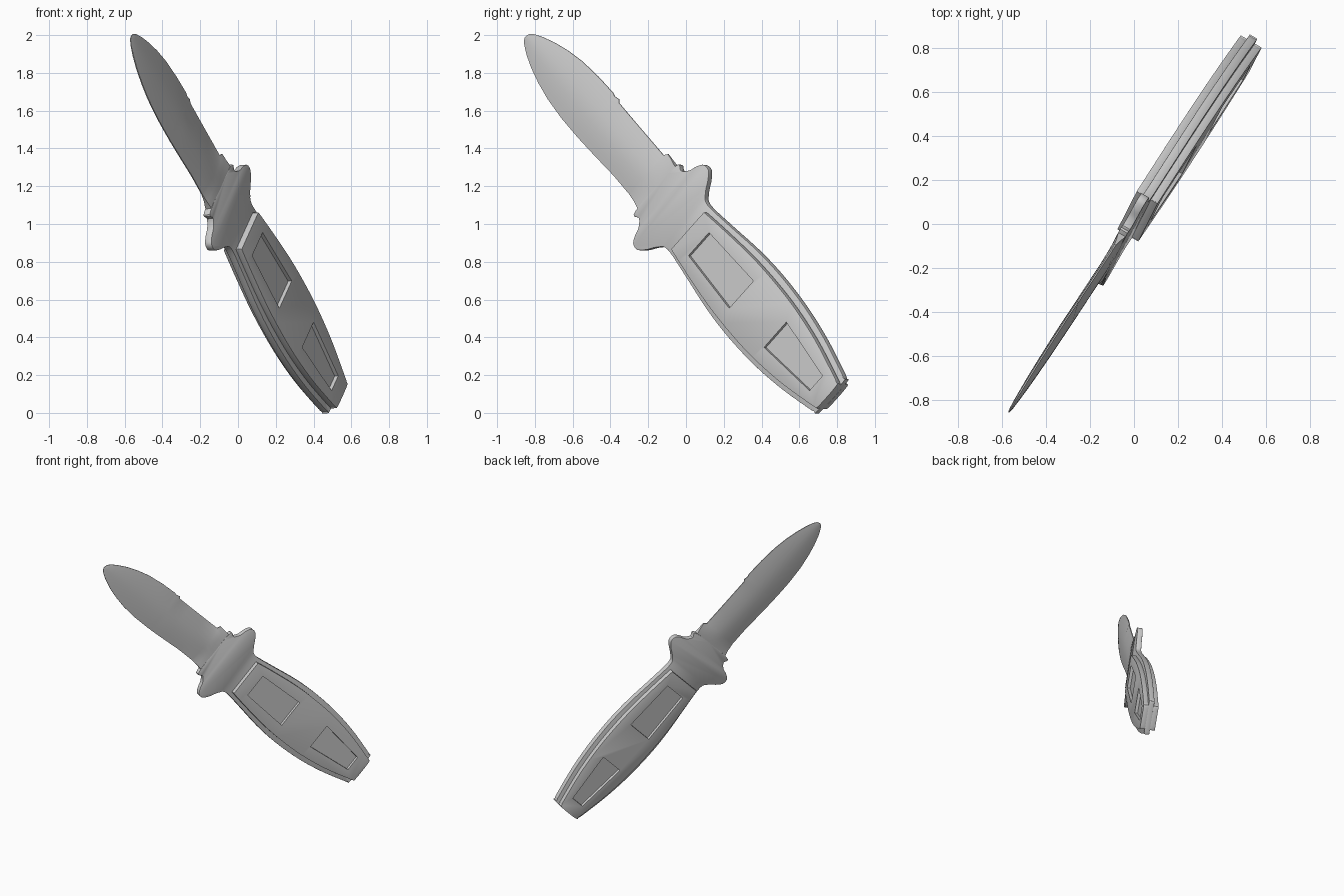
import bpy, bmesh
from mathutils import Vector, Matrix

if "Cube" in bpy.data.objects:
    bpy.data.objects.remove(bpy.data.objects["Cube"])

# Knife frame: x = width, y = towards tip, z = out of the flat side
n = Vector((0.862, -0.503, 0.056)).normalized()
w = Vector((-0.392, -0.593, 0.7035)).cross(n).normalized()
a = n.cross(w)
FRAME = Matrix.Translation((-0.007, 0, 1.003)) @ Matrix((w, a, n)).transposed().to_4x4()


def spline(pts, steps=5):
    """Closed Catmull-Rom curve through 2D points."""
    out, c = [], len(pts)
    for i in range(c):
        p0, p1, p2, p3 = (Vector(pts[(i + k) % c]) for k in (-1, 0, 1, 2))
        for s in range(steps):
            t = s / steps
            out.append(0.5 * (2 * p1 + (p2 - p0) * t + (2 * p0 - 5 * p1 + 4 * p2 - p3) * t * t
                              + (3 * p1 - p0 - 3 * p2 + p3) * t ** 3))
    return out


def finish(bm, name):
    bmesh.ops.recalc_face_normals(bm, faces=bm.faces)
    me = bpy.data.meshes.new(name)
    bm.to_mesh(me)
    bm.free()
    ob = bpy.data.objects.new(name, me)
    bpy.context.collection.objects.link(ob)
    ob.matrix_world = FRAME
    return ob


def prism(name, outline, z0, z1, bevel=0.0):
    bm = bmesh.new()
    f = bm.faces.new([bm.verts.new((x, y, z0)) for x, y in outline])
    r = bmesh.ops.extrude_face_region(bm, geom=[f])
    bmesh.ops.translate(bm, verts=[g for g in r["geom"] if isinstance(g, bmesh.types.BMVert)],
                        vec=(0, 0, z1 - z0))
    ob = finish(bm, name)
    if bevel:
        m = ob.modifiers.new("bevel", 'BEVEL')
        m.width, m.segments, m.limit_method, m.angle_limit = bevel, 2, 'ANGLE', 1.0
        apply(ob, m)
    return ob


def apply(ob, mod):
    bpy.context.view_layer.objects.active = ob
    bpy.ops.object.modifier_apply(modifier=mod.name)


def smooth(ob, angle=0.6):
    bpy.ops.object.select_all(action='DESELECT')
    ob.select_set(True)
    bpy.context.view_layer.objects.active = ob
    bpy.ops.object.shade_smooth_by_angle(angle=angle)


# Tang plate with the two guard lobes
upper = [(.165, .26), (.178, .215), (.214, .182), (.262, .165), (.297, .14), (.298, .10), (.262, .064),
         (.20, .022), (.168, -.03), (.186, -.2), (.215, -.42), (.225, -.62), (.215, -.84), (.185, -1.05),
         (.138, -1.25), (.124, -1.29), (.108, -1.305)]
lower = [(-x, y) for x, y in reversed(upper)]
smooth(prism("tang_and_guard", spline(upper + lower), -.02, .02, .005))

# Handle scales, each with two recessed panels
half = [(.115, -.06), (.133, -.062), (.14, -.075), (.163, -.25), (.183, -.45), (.188, -.64), (.18, -.83),
        (.152, -1.04), (.104, -1.25), (.092, -1.29), (.075, -1.306)]
scale_outline = spline(half + [(-x, y) for x, y in reversed(half)])
panels = [(-.16, .086, -.54, .102), (-.842, .094, -1.207, .055)]
for side, name in ((1, "front_scale"), (-1, "back_scale")):
    scale = prism(name, scale_outline, side * .018, side * .055, .004)
    for y0, h0, y1, h1 in panels:
        cut = prism("panel_cutter", [(-h0, y0), (h0, y0), (h1, y1), (-h1, y1)], side * .033, side * .08)
        cut.hide_render = True
        m = scale.modifiers.new("panel", 'BOOLEAN')
        m.operation, m.object, m.solver = 'DIFFERENCE', cut, 'EXACT'
        apply(scale, m)
        bpy.data.objects.remove(cut)
    smooth(scale)

# Blade: stations of (along, lower edge, upper edge, centre half-thickness, edge half-thickness)
stations = [(.20, -.165, .165, .02, .019), (.27, -.147, .168, .02, .017), (.305, -.142, .172, .02, .009),
            (.345, -.139, .176, .02, .004), (.36, -.138, .152, .02, .003), (.50, -.138, .151, .02, .003),
            (.65, -.147, .150, .02, .003), (.755, -.152, .150, .02, .003), (.77, -.153, .163, .02, .003),
            (.80, -.153, .155, .02, .003), (.82, -.154, .161, .02, .003), (.95, -.154, .156, .019, .003),
            (1.08, -.144, .142, .017, .003), (1.18, -.126, .120, .015, .003), (1.27, -.102, .091, .012, .003),
            (1.34, -.075, .061, .009, .003), (1.39, -.049, .034, .006, .002), (1.412, -.03, .012, .004, .002),
            (1.418, -.018, -.006, .003, .002)]
bm = bmesh.new()
rings = []
for y, lo, hi, tc, te in stations:
    ring = []
    for s in (1, -1):
        for k in range(9)[::s]:
            f = k / 8
            t = te + (tc - te) * (1 - abs(2 * f - 1) ** 1.7)
            ring.append(bm.verts.new((lo + (hi - lo) * f, y, s * t)))
    rings.append(ring)
for r0, r1 in zip(rings, rings[1:]):
    for i in range(18):
        j = (i + 1) % 18
        bm.faces.new((r0[i], r0[j], r1[j], r1[i]))
bm.faces.new(rings[0])
bm.faces.new(rings[-1])
smooth(finish(bm, "blade"))
